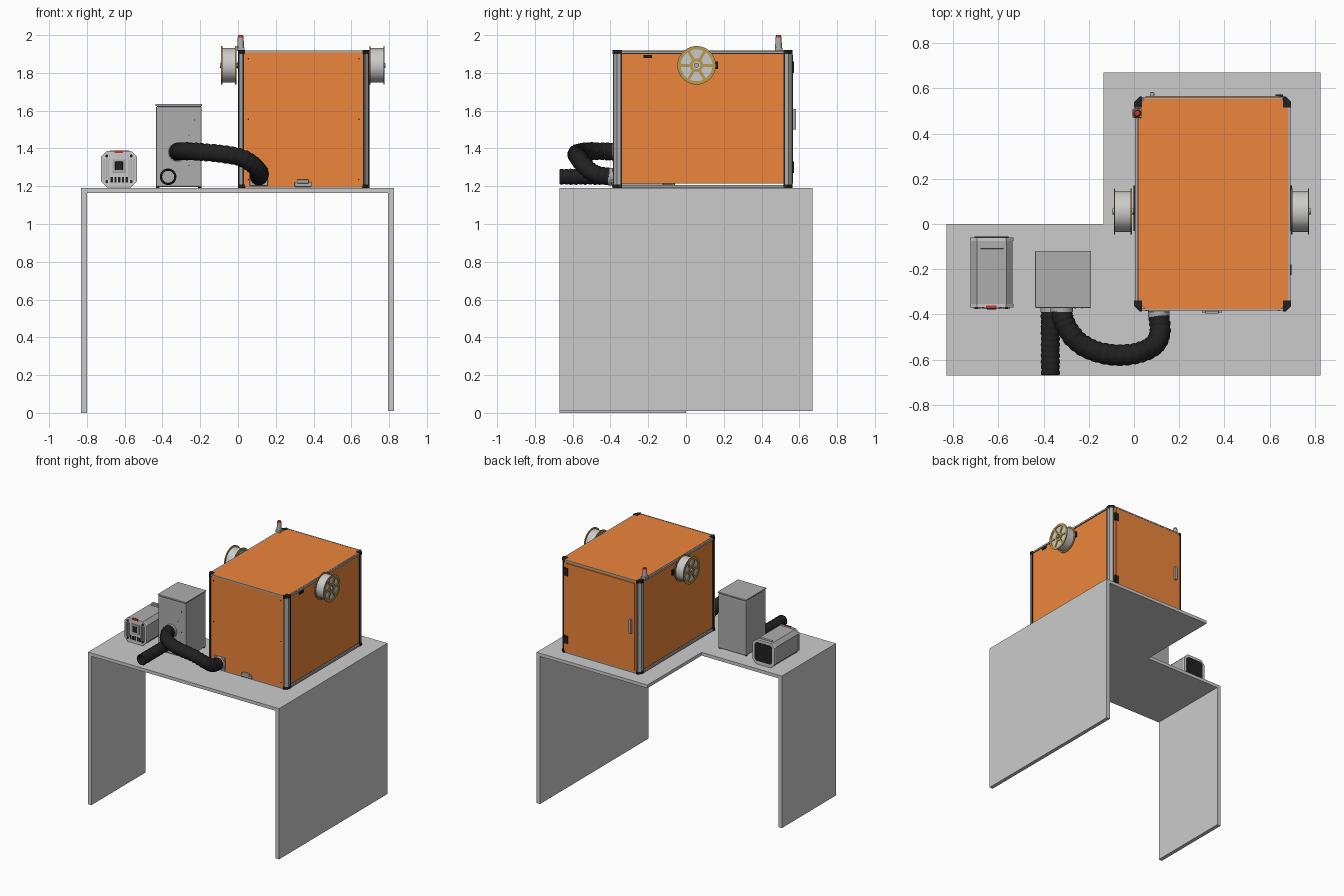
import bpy, bmesh, math, random
from mathutils import Vector, Matrix

if "Cube" in bpy.data.objects:
    bpy.data.objects.remove(bpy.data.objects["Cube"])

random.seed(4)


def mat(name, c):
    m = bpy.data.materials.new(name)
    m.diffuse_color = (*c, 1)
    m.use_nodes = True
    m.node_tree.nodes["Principled BSDF"].inputs["Base Color"].default_value = m.diffuse_color
    return m


ORANGE = mat("orange", (0.85, 0.24, 0.045))
BLACK = mat("black", (0.015, 0.015, 0.015))
GOLD = mat("gold", (0.5, 0.32, 0.08))
RED = mat("red", (0.6, 0.03, 0.03))
GREY = mat("grey", (0.42, 0.42, 0.42))


def finish(name, bm, m=None, smooth=False):
    bmesh.ops.recalc_face_normals(bm, faces=bm.faces)
    me = bpy.data.meshes.new(name)
    bm.to_mesh(me)
    bm.free()
    ob = bpy.data.objects.new(name, me)
    bpy.context.collection.objects.link(ob)
    if m:
        me.materials.append(m)
    if smooth:
        bpy.ops.object.select_all(action='DESELECT')
        ob.select_set(True)
        bpy.context.view_layer.objects.active = ob
        bpy.ops.object.shade_smooth_by_angle(angle=math.radians(35))
    return ob


def box(name, x, y, z, m=None, bevel=0):
    bm = bmesh.new()
    bmesh.ops.create_cube(bm, size=1)
    for v in bm.verts:
        v.co = [a[0] + (c + .5) * (a[1] - a[0]) for a, c in zip((x, y, z), v.co)]
    ob = finish(name, bm, m)
    if bevel:
        b = ob.modifiers.new("bevel", 'BEVEL')
        b.width, b.segments = bevel, 2
    return ob


AX = {'x': Matrix.Rotation(math.pi / 2, 4, 'Y'), 'y': Matrix.Rotation(-math.pi / 2, 4, 'X'), 'z': Matrix()}


def cyl(name, loc, r, h, axis='z', m=None, r2=None, n=32):
    bm = bmesh.new()
    bmesh.ops.create_cone(bm, cap_ends=True, segments=n, radius1=r, radius2=r if r2 is None else r2,
                          depth=h, matrix=Matrix.Translation(loc) @ AX[axis])
    return finish(name, bm, m, True)


def ring(bm, loc, r0, r1, h, axis, n=40):
    M = Matrix.Translation(loc) @ AX[axis]
    loops = []
    for i in range(n):
        a = 2 * math.pi * i / n
        loops.append([bm.verts.new(M @ Vector((r * math.cos(a), r * math.sin(a), z)))
                      for r, z in ((r0, -h / 2), (r1, -h / 2), (r1, h / 2), (r0, h / 2))])
    for i in range(n):
        a, b = loops[i], loops[(i + 1) % n]
        for k in range(4):
            bm.faces.new((a[k], a[(k + 1) % 4], b[(k + 1) % 4], b[k]))


def prism(name, pts, a, b, axis='z', m=None):
    # extrude a 2D outline along z (xy outline) or y (xz outline)
    bm = bmesh.new()
    f = bm.faces.new([bm.verts.new((p, q, a) if axis == 'z' else (p, a, q)) for p, q in pts])
    ext = bmesh.ops.extrude_face_region(bm, geom=[f])['geom']
    d = (0, 0, b - a) if axis == 'z' else (0, b - a, 0)
    bmesh.ops.translate(bm, vec=d, verts=[v for v in ext if isinstance(v, bmesh.types.BMVert)])
    return finish(name, bm, m)


def octagon(x0, x1, y0, y1, c):
    return [(x0 + c, y0), (x1 - c, y0), (x1, y0 + c), (x1, y1 - c),
            (x1 - c, y1), (x0 + c, y1), (x0, y1 - c), (x0, y0 + c)]


# L-shaped table with two panel legs
prism("table_top", [(-.83, -.67), (.825, -.67), (.825, .67), (-.135, .67), (-.135, 0), (-.83, 0)], 1.165, 1.19)
box("right_leg_panel", (.795, .825), (-.67, .67), (.01, 1.165))
box("left_leg_panel", (-.83, -.80), (-.67, 0), (0, 1.165))

# enclosure: panels
X0, X1, Y0, Y1, Z0, Z1 = .004, .692, -.385, .562, 1.19, 1.918
box("front_panel", (.03, .665), (Y0 + .004, Y0 + .012), (1.197, 1.914), ORANGE)
box("back_panel", (.03, .665), (Y1 - .012, Y1 - .002), (1.2, 1.91), ORANGE)
for nm, x in (("left", X0 + .004), ("right", X1 - .012)):
    box(nm + "_side_panel", (x, x + .008), (-.345, .52), (1.215, 1.902), ORANGE)
prism("top_panel", octagon(.017, .682, -.374, .555, .03), 1.908, Z1, 'z', ORANGE)
prism("floor_panel", octagon(.01, .686, -.38, .557, .03), Z0, 1.2, 'z', GREY)

# enclosure: chamfered corner posts with black caps, edge strips
for sx, cx in ((1, X0), (-1, X1)):
    for sy, cy in ((1, Y0), (-1, Y1)):
        def corner(o, w, d, c):
            return [(cx + sx * u, cy + sy * v) for u, v in
                    ((o, c), (c, o), (w, o), (w, d), (o, d))]
        prism("corner_post", corner(0, .026, .04, .02), Z0, 1.912, 'z', GREY)
        prism("post_top_cap", corner(-.003, .032, .046, .022), 1.9, 1.921, 'z', BLACK)
        prism("post_bottom_cap", corner(-.003, .032, .046, .022), Z0, 1.208, 'z', BLACK)
        px, py = cx + sx * .001, cy + sy * .043
        box("post_seal", (px - .004, px + .004), (py - .004, py + .004), (1.205, 1.905), BLACK)
        px, py = cx + sx * .026, cy + sy * .002
        box("post_seal", (px - .003, px + .003), (py - .003, py + .003), (1.205, 1.905), BLACK)
for x in (X0, X1 - .012):
    for z in (Z0, 1.9):
        box("side_rail", (x, x + .012), (-.345, .52), (z + .004, z + .016), GREY)
        box("side_rail_seal", (x + .001, x + .011), (-.345, .52), (z + .0, z + .005), BLACK)
for y in (Y0, Y1 - .01):
    box("cross_rail", (.03, .665), (y + .002, y + .01), (1.909, 1.919), GREY)

# enclosure: small fittings
for x in (.055, .64):
    for z in (1.235, 1.555, 1.875):
        cyl("front_bolt", (x, Y0 + .003, z), .004, .004, 'y', BLACK, n=10)
box("front_cable_bracket", (.3, .39), (-.392, -.375), (1.197, 1.222), GREY, .003)
box("front_cable_clip", (.315, .375), (-.397, -.385), (1.215, 1.235), GREY, .003)
box("side_vent_clip", (X1 - .006, X1 + .004), (-.225, -.18), (1.878, 1.895), BLACK)
box("back_door", (.05, .645), (Y1 - .004, .567), (1.215, 1.895), ORANGE)
box("door_handle", (.07, .09), (.565, .583), (1.5, 1.61), GREY, .004)
for z in (1.3, 1.83):
    box("door_hinge", (.625, .66), (.558, .573), (z - .03, z + .03), BLACK)

# signal beacon
box("beacon_base", (-.006, .034), (.47, .51), (1.915, 1.934), GREY, .003)
cyl("beacon_body", (.014, .49, 1.96), .019, .056, r2=.015, m=GREY)
cyl("beacon_lens", (.014, .49, 1.994), .016, .012, r2=.012, m=RED)

# filament spools on both sides
for nm, c, s in (("left", -.049, -1), ("right", .735, 1)):
    y, z = .056, 1.84
    cyl(nm + "_spool_winding", (c, y, z), .091, .068, 'x', n=48)
    cyl(nm + "_spool_axle", (c, y, z), .013, .094, 'x', GREY)
    for t in (-1, 1):
        bm = bmesh.new()
        fx = c + t * .037
        ring(bm, (fx, y, z), .084, .102, .006, 'x', 48)
        ring(bm, (fx, y, z), .02, .036, .006, 'x', 24)
        for k in range(6):
            M = Matrix.Translation((fx, y, z)) @ Matrix.Rotation(k * math.pi / 3 + math.pi / 6, 4, 'X') \
                @ Matrix.Translation((0, 0, .06)) @ Matrix.Diagonal((.006, .015, .056, 1))
            bmesh.ops.create_cube(bm, size=1, matrix=M)
        finish(nm + "_spool_flange", bm, GOLD)
    wall = X0 if s < 0 else X1
    box(nm + "_spool_bracket", (wall - .007, wall + .007), (-.03, .17), (1.82, 1.86), BLACK)

# air filter unit
box("filter_body", (-.435, -.192), (-.37, -.12), (1.195, 1.622), GREY, .008)
box("filter_lid", (-.437, -.19), (-.371, -.119), (1.625, 1.635), GREY, .003)
box("filter_lid_gap", (-.43, -.197), (-.365, -.125), (1.615, 1.628), BLACK)
for x in (-.425, -.203):
    for y in (-.355, -.135):
        cyl("filter_foot", (x, y, 1.195), .009, .01, m=BLACK, n=12)
for i in range(4):
    cyl("filter_screw", (-.26 + .03 * (i % 2), -.371, 1.31 + .08 * i), .003, .004, 'y', BLACK, n=8)


# ribbed flexible hoses swept along smooth paths
def catmull(P, n):
    P = [Vector(p) for p in P]
    P = [2 * P[0] - P[1]] + P + [2 * P[-1] - P[-2]]
    for i in range(1, len(P) - 2):
        a, b, c, d = P[i - 1:i + 3]
        for k in range(n):
            t = k / n
            yield .5 * (2 * b + (c - a) * t + (2 * a - 5 * b + 4 * c - d) * t * t + (3 * b - a - 3 * c + d) * t ** 3)
    yield P[-2]


def hose(name, path, r, n):
    cu = bpy.data.curves.new(name, 'CURVE')
    cu.dimensions, cu.bevel_depth, cu.bevel_resolution = '3D', r, 6
    pts = list(catmull(path, n))
    sp = cu.splines.new('POLY')
    sp.points.add(len(pts) - 1)
    for i, (p, q) in enumerate(zip(sp.points, pts)):
        p.co = (*q, 1)
        p.radius = (1.03 if i % 3 else .95) + random.uniform(-.025, .025)
    cu.materials.append(BLACK)
    ob = bpy.data.objects.new(name, cu)
    bpy.context.collection.objects.link(ob)
    bpy.ops.object.select_all(action='DESELECT')
    ob.select_set(True)
    bpy.context.view_layer.objects.active = ob
    bpy.ops.object.convert(target='MESH')
    s = bpy.context.object.modifiers.new("wall", 'SOLIDIFY')
    s.thickness = .006


hose("transfer_hose", [(-.32, -.372, 1.38), (-.31, -.43, 1.385), (-.26, -.51, 1.385), (-.18, -.56, 1.38),
                       (-.08, -.58, 1.37), (.02, -.57, 1.35), (.09, -.535, 1.305), (.115, -.48, 1.265),
                       (.11, -.405, 1.25)], .046, 9)
hose("exhaust_hose", [(-.37, -.372, 1.25), (-.37, -.47, 1.25), (-.37, -.57, 1.25), (-.37, -.67, 1.25)], .041, 12)
for nm, p, r in (("exhaust_port", (-.37, -.375, 1.25), .044), ("intake_port", (-.32, -.375, 1.38), .05),
                 ("enclosure_port", (.11, -.397, 1.25), .047)):
    bm = bmesh.new()
    ring(bm, p, r - .01, r, .03, 'y')
    finish(nm, bm, GREY, True)
box("enclosure_port_plate", (.062, .158), (-.39, -.378), (1.202, 1.298), GREY, .004)

# small control unit with chamfered octagonal shell
prism("control_unit_shell", octagon(-.723, -.537, 1.197, 1.383, .028), -.355, -.065, 'y', GREY)
for y in (-.37, -.075):
    prism("control_unit_bezel", octagon(-.726, -.534, 1.194, 1.386, .032), y, y + .016, 'y')
prism("control_unit_screen", octagon(-.705, -.555, 1.22, 1.365, .015), -.061, -.056, 'y', BLACK)
box("control_unit_panel", (-.665, -.595), (-.376, -.368), (1.27, 1.345), GREY, .003)
box("control_unit_socket", (-.65, -.61), (-.379, -.37), (1.285, 1.33), BLACK, .002)
for s in (-1, 1):
    for k in range(3):
        x = -.63 + s * (.052 + .013 * k)
        box("control_unit_fin", (x - .003, x + .003), (-.376, -.368), (1.235, 1.345), GREY)
    for z in (1.225, 1.36):
        cyl("control_unit_bolt", (-.63 + s * .065, -.372, z), .008, .01, 'y', BLACK, n=12)
for k in range(5):
    box("control_unit_slot", (-.675 + .02 * k, -.663 + .02 * k), (-.373, -.369), (1.22, 1.25), BLACK)
box("control_unit_button", (-.655, -.608), (-.374, -.36), (1.376, 1.389), RED)
box("control_unit_handle", (-.68, -.575), (-.11, -.088), (1.38, 1.388), GREY, .003)
